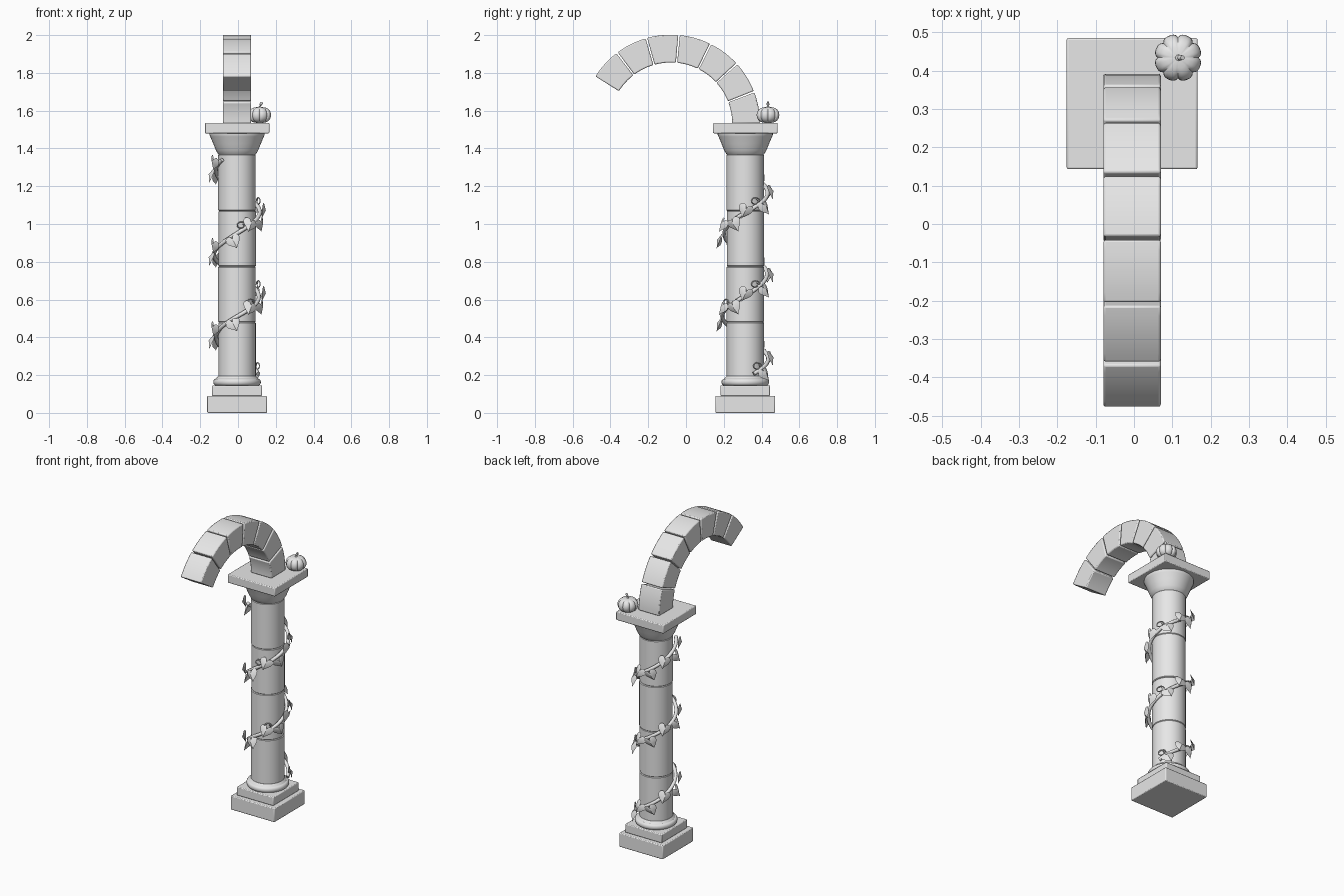
import bpy, bmesh, math
from mathutils import Vector, Matrix

cube = bpy.data.objects.get("Cube")
if cube:
    bpy.data.objects.remove(cube, do_unlink=True)

CX, CY = -0.005, 0.314          # column axis
stone = bpy.data.materials.new("pale grey stone")
stone.use_nodes = True
stone.diffuse_color = (0.8, 0.8, 0.8, 1)
stone.node_tree.nodes["Principled BSDF"].inputs["Base Color"].default_value = (0.8, 0.8, 0.8, 1)


def finish(name, bm, bevel=0.0, segments=2, angle=35):
    bmesh.ops.recalc_face_normals(bm, faces=bm.faces)
    mesh = bpy.data.meshes.new(name)
    bm.to_mesh(mesh)
    bm.free()
    mesh.materials.append(stone)
    ob = bpy.data.objects.new(name, mesh)
    bpy.context.collection.objects.link(ob)
    if bevel:
        mod = ob.modifiers.new("Bevel", "BEVEL")
        mod.width, mod.segments, mod.limit_method = bevel, segments, "ANGLE"
        mod.angle_limit = math.radians(40)
    bpy.ops.object.select_all(action="DESELECT")
    bpy.context.view_layer.objects.active = ob
    ob.select_set(True)
    bpy.ops.object.shade_smooth_by_angle(angle=math.radians(angle))
    return ob


def slab(name, half, z0, z1):
    bm = bmesh.new()
    size = Matrix.Diagonal((2 * half, 2 * half, z1 - z0, 1))
    bmesh.ops.create_cube(bm, size=1, matrix=Matrix.Translation((CX, CY, (z0 + z1) / 2)) @ size)
    return finish(name, bm, 0.005)


def lathe(name, profile, x=CX, y=CY, sides=40, lobes=0, depth=0.0):
    """Revolve (radius, z) points; optional lobes pinch the radius."""
    bm = bmesh.new()
    rings = []
    for r, z in profile:
        ring = []
        for i in range(sides):
            a = math.tau * i / sides
            k = 1 - depth * (1 - abs(math.sin(a * lobes / 2))) ** 2 if lobes else 1
            ring.append(bm.verts.new((x + r * k * math.cos(a), y + r * k * math.sin(a), z)))
        rings.append(ring)
    for lo, hi in zip(rings, rings[1:]):
        for i in range(sides):
            j = (i + 1) % sides
            bm.faces.new((lo[i], lo[j], hi[j], hi[i]))
    bm.faces.new(rings[0])
    bm.faces.new(rings[-1])
    return finish(name, bm)


def tube(name, points, radius, sides=8, taper=0.0):
    """Sweep a round section along a path."""
    bm = bmesh.new()
    rings = []
    for i, p in enumerate(points):
        d = (points[min(i + 1, len(points) - 1)] - points[max(i - 1, 0)]).normalized()
        ref = Vector((0, 0, 1)) if abs(d.z) < 0.95 else Vector((1, 0, 0))
        u = d.cross(ref).normalized()
        v = d.cross(u)
        r = radius * (1 - taper * i / len(points))
        rings.append([bm.verts.new(p + r * (u * math.cos(math.tau * k / sides) + v * math.sin(math.tau * k / sides)))
                      for k in range(sides)])
    for lo, hi in zip(rings, rings[1:]):
        for k in range(sides):
            j = (k + 1) % sides
            bm.faces.new((lo[k], lo[j], hi[j], hi[k]))
    bm.faces.new(rings[0])
    bm.faces.new(rings[-1])
    return finish(name, bm, angle=60)


# Base and capital slabs
slab("plinth", 0.158, 0, 0.09)
slab("plinth_step", 0.132, 0.09, 0.146)
slab("capital_slab", 0.171, 1.48, 1.535)

# Rounded foot ring
foot = [(0.112 + 0.014 * math.cos(t), 0.163 + 0.018 * math.sin(t))
        for t in (math.pi * (i / 8 - 0.5) for i in range(9))]
lathe("foot_ring", foot + [(0.1, 0.195)])

# Shaft drums, each slightly off centre
seams = [0.18, 0.48, 0.775, 1.07, 1.368]
shifts = [0, -0.001, 0.001, -0.001]
for i, s in enumerate(shifts):
    lo, hi = seams[i], seams[i + 1]
    lathe(f"shaft_drum_{i + 1}", [(0.095, lo), (0.099, lo + 0.004), (0.099, hi - 0.004), (0.095, hi)], CX + s, CY + s)

# Flared capital
lathe("capital_bell", [(0.094, 1.365), (0.1, 1.37), (0.112, 1.39), (0.126, 1.425), (0.142, 1.463),
                       (0.146, 1.472), (0.146, 1.482)])

# Broken arch of wedge blocks
AY, AZ, STEP = -0.08, 1.53, 21.2
R_IN, R_OUT, HALF = 0.325, 0.472, 0.075
for n in range(7):
    bm = bmesh.new()
    a0, a1 = math.radians(n * STEP + 0.5), math.radians((n + 1) * STEP - 0.6)
    arc = [a0 + (a1 - a0) * i / 6 for i in range(7)]
    outline = [(R_OUT, a) for a in arc] + [(R_IN, a) for a in reversed(arc)]
    sides = [[bm.verts.new((CX + sx * HALF, AY + r * math.cos(a), AZ + r * math.sin(a))) for r, a in outline]
             for sx in (-1, 1)]
    count = len(outline)
    for i in range(count):
        j = (i + 1) % count
        bm.faces.new((sides[0][i], sides[0][j], sides[1][j], sides[1][i]))
    for s in sides:
        bm.faces.new(s)
    finish(f"arch_block_{n + 1}", bm, 0.006, 2)

# Pumpkin with curved stem
PX, PY = 0.115, 0.434
body = [(0.058 * math.cos(t) ** 0.7 + 0.004, 1.577 + 0.042 * math.sin(t))
        for t in (math.pi * (i / 12 - 0.5) * 0.98 for i in range(13))]
lathe("pumpkin", body, PX, PY, 64, 8, 0.13)
tube("pumpkin_stem", [Vector((PX + 0.012 * t * t, PY, 1.61 + 0.035 * t)) for t in (0, 0.3, 0.6, 1)], 0.009, 8, 0.4)


# Climbing vine
def on_vine(deg, r):
    a = math.radians(deg)
    return Vector((CX + r * math.cos(a), CY + r * math.sin(a), 0.18 + 0.44 * deg / 360))


tube("vine", [on_vine(d, 0.117 + 0.006 * math.sin(d / 37)) for d in range(22, 958, 9)], 0.011)


# Heart shaped leaves facing outward
def leaf(name, deg, drop, roll, tilt):
    bm = bmesh.new()
    rim = []
    for i in range(20):
        t = math.tau * i / 20
        h = 13 * math.cos(t) - 5 * math.cos(2 * t) - 2 * math.cos(3 * t) - math.cos(4 * t)
        x = 16 * math.sin(t) ** 3
        rim.append(bm.verts.new((x / 400, h / 360, -abs(x) / 1600)))
    for z in (0.012, -0.003):
        mid = bm.verts.new((0, 0.004, z))
        for i in range(20):
            bm.faces.new((mid, rim[i], rim[(i + 1) % 20]))
    out = Matrix.Rotation(math.radians(deg + 90), 4, "Z") @ Matrix.Rotation(math.radians(90 - tilt), 4, "X")
    spot = on_vine(deg, 0.14)
    spot.z -= drop
    bm.transform(Matrix.Translation(spot) @ out @ Matrix.Rotation(math.radians(roll), 4, "Z"))
    return finish(name, bm, angle=50)


n = 0
for turn in range(3):
    for i, a in enumerate((0, 48, 80, 112, 145, 186, 208, 262, 300, 335)):
        deg = a + 360 * turn
        if 30 < deg < 935:
            n += 1
            leaf(f"leaf_{n}", deg, 0.03 if i % 2 else -0.012, 28 if i % 2 else -24, 14 if i % 3 else -12)

# Small curled tendrils
for n, deg in enumerate((30, 305, 385, 640, 745)):
    c = on_vine(deg, 0.125) + Vector((0, 0, 0.03))
    a = math.radians(deg)
    side = Vector((-math.sin(a), math.cos(a), 0))
    curl = [c + 0.026 * (1 - k / 40) * (side * math.cos(k / 2.6) + Vector((0, 0, 0.8)) * math.sin(k / 2.6))
            for k in range(20)]
    tube(f"tendril_{n + 1}", curl, 0.004, 6, 0.4)
